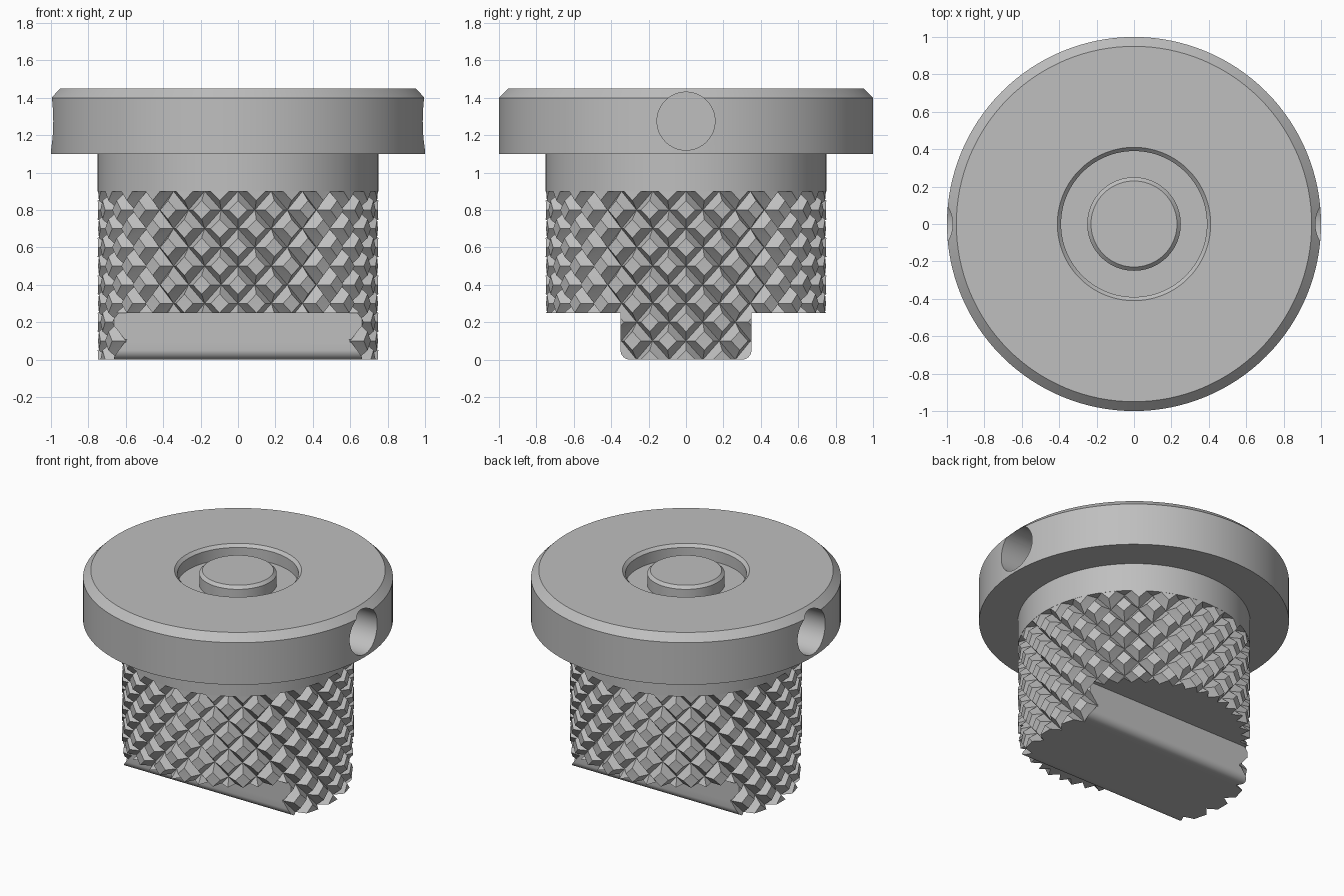
import bpy, bmesh
from math import sin, cos, pi, radians
from mathutils import Matrix, Vector

cube = bpy.data.objects.get("Cube")
if cube:
    bpy.data.objects.remove(cube, do_unlink=True)

steel = bpy.data.materials.new("grey_steel")
steel.use_nodes = True
grey = (0.52, 0.52, 0.52, 1)
steel.diffuse_color = grey
steel.node_tree.nodes["Principled BSDF"].inputs["Base Color"].default_value = grey


def make_object(name, bm):
    bmesh.ops.recalc_face_normals(bm, faces=bm.faces[:])
    mesh = bpy.data.meshes.new(name)
    bm.to_mesh(mesh)
    bm.free()
    mesh.materials.append(steel)
    obj = bpy.data.objects.new(name, mesh)
    bpy.context.collection.objects.link(obj)
    return obj


def activate(obj):
    bpy.ops.object.select_all(action='DESELECT')
    obj.select_set(True)
    bpy.context.view_layer.objects.active = obj


def cut(obj, cutter):
    cutter.hide_render = True
    mod = obj.modifiers.new("cut", 'BOOLEAN')
    mod.operation = 'DIFFERENCE'
    mod.solver = 'EXACT'
    mod.object = cutter
    activate(obj)
    bpy.ops.object.modifier_apply(modifier=mod.name)
    bpy.data.objects.remove(cutter, do_unlink=True)


def smooth(obj):
    activate(obj)
    bpy.ops.object.shade_smooth_by_angle(angle=radians(28))


def lathe(name, profile, steps=128):
    bm = bmesh.new()
    verts = [bm.verts.new((r, 0, z)) for r, z in profile]
    edges = [bm.edges.new(pair) for pair in zip(verts, verts[1:])]
    bmesh.ops.spin(bm, geom=verts + edges, cent=(0, 0, 0), axis=(0, 0, 1),
                   angle=2 * pi, steps=steps)
    bmesh.ops.remove_doubles(bm, verts=bm.verts[:], dist=1e-4)
    return make_object(name, bm)


# Flange with chamfered rim, ring recess, centre pin and plain neck
flange = lathe("flange_and_neck", [
    (0, 1.45), (0.23, 1.45), (0.25, 1.43), (0.25, 1.35), (0.39, 1.35),
    (0.39, 1.43), (0.41, 1.45), (0.95, 1.45), (1, 1.40), (1, 1.10),
    (0.75, 1.10), (0.75, 0.90), (0, 0.90)])

# Blind radial holes on both sides of the flange
bm = bmesh.new()
for side in (-1, 1):
    place = Matrix.Translation((side * 0.9, 0, 1.275)) @ Matrix.Rotation(pi / 2, 4, 'Y')
    bmesh.ops.create_cone(bm, cap_ends=True, segments=64, radius1=0.155,
                          radius2=0.155, depth=0.6, matrix=place)
cut(flange, make_object("hole_cutter", bm))
smooth(flange)

# Diamond-knurled grip: staggered rows of flat-topped pyramids
COUNT, HALF_ROW, RADIUS, GROOVE, FLAT = 24, 0.1, 0.75, 0.06, 0.5
half_angle = pi / COUNT


def ring_point(radius, angle, z):
    return Vector((radius * cos(angle), radius * sin(angle), z))


bm = bmesh.new()
corners = [(-1, 0), (0, -1), (1, 0), (0, 1)]
for row in range(10):
    for column in range(COUNT):
        mid = (2 * column + row % 2) * half_angle
        base, top = [], []
        for u, v in corners:
            base.append(bm.verts.new(ring_point(
                RADIUS - GROOVE, mid + u * half_angle, (row + v) * HALF_ROW)))
            top.append(bm.verts.new(ring_point(
                RADIUS, mid + u * FLAT * half_angle, (row + v * FLAT) * HALF_ROW)))
        bm.faces.new(top)
        for i in range(4):
            j = (i + 1) % 4
            bm.faces.new((base[i], base[j], top[j], top[i]))
bmesh.ops.remove_doubles(bm, verts=bm.verts[:], dist=1e-4)
bmesh.ops.triangulate(bm, faces=[f for f in bm.faces])

# Trim the grip flat at both ends and cap it
for height, normal in ((0, -1), (0.9, 1)):
    bmesh.ops.bisect_plane(bm, geom=bm.verts[:] + bm.edges[:] + bm.faces[:], dist=1e-5,
                           plane_co=(0, 0, height), plane_no=(0, 0, normal),
                           clear_outer=True)
    rim = [e for e in bm.edges if e.is_boundary
           and all(abs(v.co.z - height) < 1e-3 for v in e.verts)]
    bmesh.ops.edgeloop_fill(bm, edges=rim)
grip = make_object("knurled_grip", bm)

# Cut both sides of the base away, leaving a tang with rounded lower edges
bm = bmesh.new()
arc = [(0.30 + 0.05 * cos(a * pi / 16), 0.05 - 0.05 * sin(a * pi / 16)) for a in range(9)]
outline = [(0.35, 0.25), (1, 0.25), (1, -0.1), (0.30, -0.1)] + arc[::-1]
for side in (-1, 1):
    face = bm.faces.new([bm.verts.new((-1, side * y, z)) for y, z in outline])
    extruded = bmesh.ops.extrude_face_region(bm, geom=[face])["geom"]
    bmesh.ops.translate(bm, vec=(2, 0, 0),
                        verts=[g for g in extruded if isinstance(g, bmesh.types.BMVert)])
    # keep the starting face so each cutter is closed
    if not face.is_valid or all(e.is_boundary for e in face.edges):
        bmesh.ops.holes_fill(bm, edges=[e for e in bm.edges if e.is_boundary])
bmesh.ops.holes_fill(bm, edges=[e for e in bm.edges if e.is_boundary])
cut(grip, make_object("side_cutter", bm))
smooth(grip)
